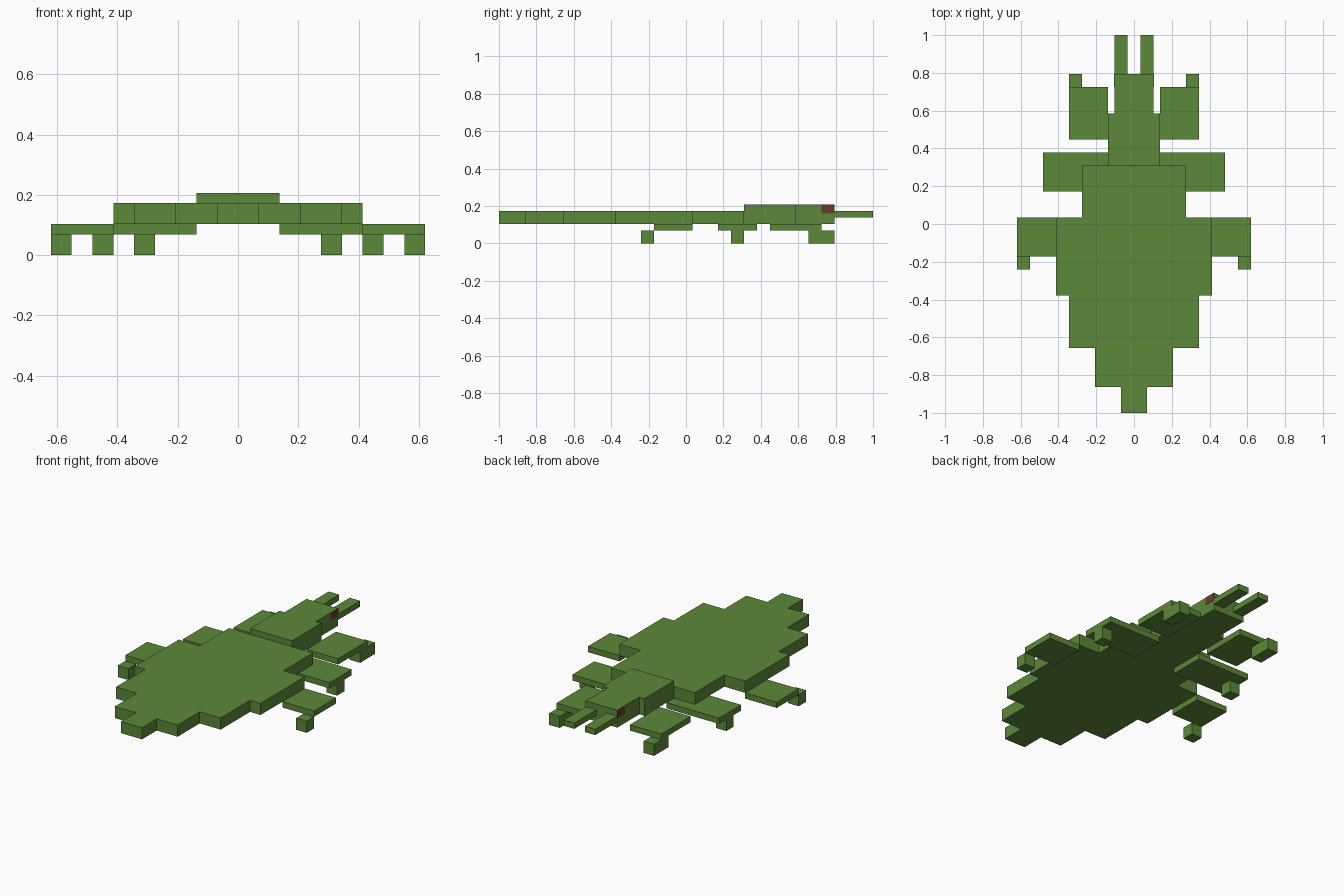
import bpy
import bmesh

cube = bpy.data.objects.get("Cube")
if cube:
    bpy.data.objects.remove(cube, do_unlink=True)

U = 2 / 29      # grid unit
Y0 = -1.0       # rear tip of the abdomen


def make_material(name, colour):
    mat = bpy.data.materials.new(name)
    mat.use_nodes = True
    mat.diffuse_color = colour
    mat.node_tree.nodes["Principled BSDF"].inputs["Base Color"].default_value = colour
    return mat


green = make_material("leaf green", (0.107, 0.246, 0.042, 1))
brown = make_material("reddish brown", (0.14, 0.045, 0.025, 1))


def prism(name, outline, z0, z1, mat):
    """Extrude an outline in grid units upward; y counts from the rear tip."""
    bm = bmesh.new()
    base = bm.faces.new([bm.verts.new((x * U, Y0 + y * U, z0 * U)) for x, y in outline])
    top = bmesh.ops.extrude_face_region(bm, geom=[base])["geom"]
    bmesh.ops.translate(bm, vec=(0, 0, (z1 - z0) * U),
                        verts=[g for g in top if isinstance(g, bmesh.types.BMVert)])
    bmesh.ops.recalc_face_normals(bm, faces=bm.faces)
    mesh = bpy.data.meshes.new(name)
    bm.to_mesh(mesh)
    bm.free()
    mesh.materials.append(mat)
    obj = bpy.data.objects.new(name, mesh)
    bpy.context.collection.objects.link(obj)
    return obj


def stepped(name, start, steps, z0, z1):
    """Symmetric slab made of rows given as (half width, length)."""
    side, y = [], start
    for half, length in steps:
        side += [(half, y), (half, y + length)]
        y += length
    prism(name, side + [(-x, y) for x, y in reversed(side)], z0, z1, green)


def pair(name, x0, x1, y0, y1, z0, z1, mat=green):
    """Box on the left and its mirror on the right."""
    for label, s in (("left", 1), ("right", -1)):
        prism(f"{label}_{name}", [(s * x0, y0), (s * x1, y0), (s * x1, y1), (s * x0, y1)],
              z0, z1, mat)


# Flat abdomen slab, then the raised thorax and head
stepped("abdomen", 0, [(1, 2), (3, 3), (5, 4), (6, 6), (4, 4)], 1.5, 2.5)
stepped("thorax_and_head", 19, [(2, 4), (1.5, 3)], 1.5, 3)

# Mandibles and eyes
pair("mandible", 0.5, 1.5, 26, 29, 2, 2.5)
pair("eye", 1.48, 1.52, 25, 26.02, 2.33, 3.0, brown)

# Flat leg plates with block feet
pair("rear_leg", 6, 9, 12, 15, 1, 1.5)
pair("rear_foot", 8, 9, 11, 12, 0, 1)
pair("middle_leg", 2, 7, 17, 20, 1, 1.5)
pair("middle_foot", 6, 7, 18, 19, 0, 1)
pair("front_leg", 2, 5, 21, 25, 1, 1.5)
pair("front_foot", 4, 5, 24, 26, 0, 1)
